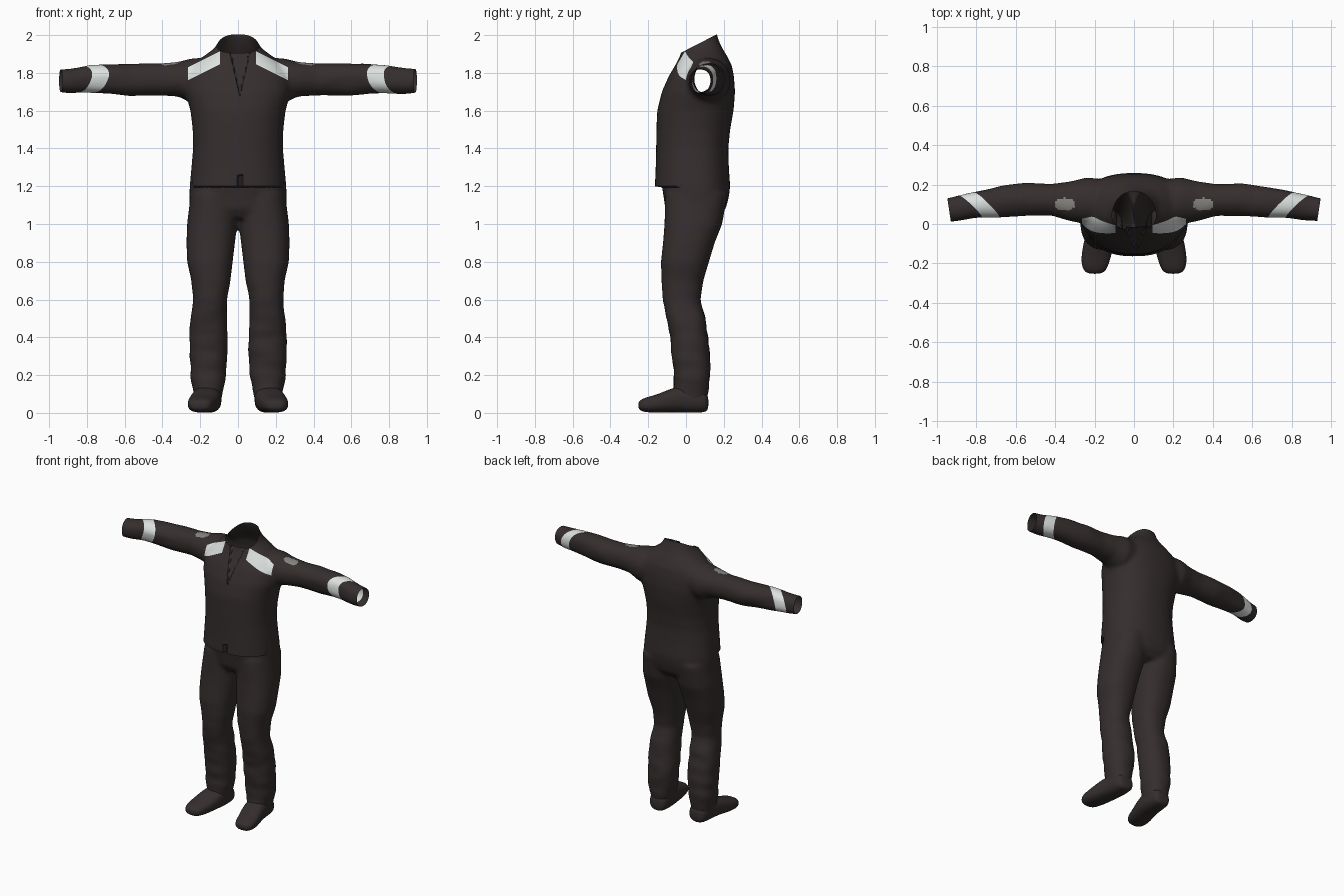
import bpy, bmesh, math
from mathutils import Vector, noise

old = bpy.data.objects.get("Cube")
if old:
    bpy.data.objects.remove(old)


def material(name, rgb):
    mat = bpy.data.materials.new(name)
    mat.use_nodes = True
    color = (*rgb, 1)
    mat.diffuse_color = color
    bsdf = mat.node_tree.nodes["Principled BSDF"]
    bsdf.inputs["Base Color"].default_value = color
    bsdf.inputs["Roughness"].default_value = 0.8
    return mat


CLOTH = material("dark brown cloth", (0.036, 0.027, 0.027))
WHITE = material("reflective white", (0.72, 0.76, 0.75))
GREY = material("shoulder grey", (0.25, 0.24, 0.22))


def loft(bm, axis, rows, side=1, power=2.3, count=40):
    """Skin rounded sections; each row is position, then min/max on the other two axes."""
    rings = []
    for pos, a0, a1, b0, b1 in rows:
        ring = []
        for i in range(count):
            t = math.tau * i / count
            c, s = math.cos(t), math.sin(t)
            u = math.copysign(abs(c) ** (2 / power), c)
            v = math.copysign(abs(s) ** (2 / power), s)
            p = [(a0 + a1) / 2 + u * (a1 - a0) / 2, (b0 + b1) / 2 + v * (b1 - b0) / 2]
            p.insert(axis, pos)
            ring.append(bm.verts.new((p[0] * side, p[1], p[2])))
        rings.append(ring)
    faces = [bm.faces.new(rings[0]), bm.faces.new(rings[-1])]
    for lower, upper in zip(rings, rings[1:]):
        for i in range(count):
            j = (i + 1) % count
            faces.append(bm.faces.new((lower[i], lower[j], upper[j], upper[i])))
    bmesh.ops.recalc_face_normals(bm, faces=faces)


def make_object(name, bm, mats):
    mesh = bpy.data.meshes.new(name)
    bm.to_mesh(mesh)
    bm.free()
    for mat in mats:
        mesh.materials.append(mat)
    obj = bpy.data.objects.new(name, mesh)
    bpy.context.collection.objects.link(obj)
    return obj


# Section tables: torso is height, half width, front, back
TORSO = [
    (1.03, .20, -.08, .17), (1.08, .25, -.11, .21), (1.14, .258, -.118, .227),
    (1.2, .256, -.128, .234), (1.3, .247, -.136, .227), (1.4, .238, -.146, .224),
    (1.5, .24, -.157, .234), (1.6, .252, -.153, .252), (1.7, .28, -.128, .26),
    (1.78, .28, -.093, .254), (1.84, .24, -.058, .243), (1.89, .18, -.033, .217),
    (1.93, .125, -.025, .193), (1.98, .095, -.025, .17), (2.07, .08, -.02, .15)]
LEG = [
    (1.16, 0, .25, -.11, .22), (1, .004, .27, -.114, .192), (.9, .016, .273, -.122, .152),
    (.8, .028, .27, -.133, .122), (.7, .04, .247, -.13, .092), (.6, .06, .238, -.123, .077),
    (.5, .058, .252, -.103, .103), (.4, .056, .258, -.083, .118), (.3, .056, .257, -.073, .128),
    (.2, .064, .252, -.063, .128), (.12, .078, .238, -.068, .12), (.06, .09, .23, -.06, .11)]
ARM = [
    (.1, 0, .22, 1.66, 1.88), (.24, 0, .237, 1.64, 1.878), (.32, .013, .217, 1.675, 1.858),
    (.42, .042, .203, 1.68, 1.85), (.55, .042, .208, 1.681, 1.85), (.66, .032, .194, 1.686, 1.85),
    (.78, .03, .17, 1.694, 1.84), (.88, .016, .149, 1.69, 1.825), (.98, .01, .127, 1.7, 1.817)]
BOOT = [
    (.12, .11, .2, .015, .09), (.095, .09, .225, 0, .13), (0, .085, .235, 0, .15),
    (-.08, .093, .252, .004, .13), (-.15, .112, .267, 0, .098), (-.21, .13, .267, .003, .083),
    (-.24, .145, .252, .01, .07), (-.253, .17, .23, .025, .055)]

# Suit: blend torso, arms and legs into one cloth surface
bm = bmesh.new()
loft(bm, 2, [(z, -w, w, f, b) for z, w, f, b in TORSO])
for side in (1, -1):
    loft(bm, 2, LEG, side)
    loft(bm, 0, ARM, side, 2.1)
suit = make_object("jumpsuit", bm, [])
remesh = suit.modifiers.new("blend", "REMESH")
remesh.mode = "VOXEL"
remesh.voxel_size = 0.011
smooth = suit.modifiers.new("soften", "SMOOTH")
smooth.factor = 0.5
smooth.iterations = 14
graph = bpy.context.evaluated_depsgraph_get()
blended = bpy.data.meshes.new_from_object(suit.evaluated_get(graph))
suit.modifiers.clear()
suit.data = blended
blended.materials.clear()
for mat in (CLOTH, WHITE, GREY):
    blended.materials.append(mat)

bm = bmesh.new()
bm.from_mesh(blended)


def cut(point, normal, where, open_end=False):
    """Slice the faces chosen by a rule, optionally removing the far side."""
    faces = [f for f in bm.faces if where(f.calc_center_median())]
    geom = set(faces)
    for f in faces:
        geom.update(f.verts)
        geom.update(f.edges)
    bmesh.ops.bisect_plane(bm, geom=list(geom), dist=1e-5, plane_co=point,
                           plane_no=Vector(normal).normalized(), clear_outer=open_end)


# Soft cloth folds on the lower legs and sleeves
bm.normal_update()
for v in bm.verts:
    x, y, z = v.co
    weight = max(0, min(1, (.75 - z) * 3, z * 5)) + max(0, min(1, (abs(x) - .35) * 4))
    fold = noise.noise(Vector((x * 7, y * 7, z * 14)))
    v.co += v.normal * fold * weight * 0.007

# Open collar and cuffs
cut((0, .155, 2.0), (0, -.095, .185), lambda c: c.z > 1.86 and abs(c.x) < .2, True)
for side in (1, -1):
    cut((side * .938, .07, 1.76), (side, -.15, 0), lambda c: c.x * side > .8, True)

# Jacket hem: a stepped overlap across the front
HEM = 1.2
cut((0, 0, HEM), (0, 0, 1), lambda c: abs(c.z - HEM) < .05 and c.y < 0)
bm.normal_update()
for v in bm.verts:
    x, y, z = v.co
    if HEM - 1e-4 < z < HEM + .3 and y < 0 and abs(x) < .24:
        notch = .3 if abs(x - .01) < .012 and z < HEM + .06 else 1
        v.co.y -= .037 * (1 - (z - HEM) / .3) * max(0, -v.normal.y) * notch

# Zip opening: a sunken V below the collar
for s in (1, -1):
    cut((.01, 0, 1.67), (s, 0, -.23), lambda c: abs(c.x) < .1 and c.z > 1.65 and c.y < .02)
for v in bm.verts:
    x, y, z = v.co
    if y < .03 and z > 1.67 and abs(x - .01) < (z - 1.67) * .23 - .002:
        v.co.y += .014

# Crisp borders for the sleeve and chest bands
BAND, CHEST = .045, .034


def sleeve_offset(c):
    return abs(c.x) - c.y + .25 * (c.z - 1.84) - .68


def chest_offset(c):
    return c.z + .5 * abs(c.x) - 1.928


for side in (1, -1):
    for s in (1, -1):
        cut((side * (.68 + s * BAND), 0, 1.84), (side, -1, .25), lambda c: c.x * side > .6)
        cut((0, 0, 1.928 + s * CHEST), (side * .5, 0, 1),
            lambda c: .05 < c.x * side < .3 and c.z > 1.7 and c.y < .08)
    for x in (.095, .265):
        cut((side * x, 0, 0), (1, 0, 0), lambda c: c.z > 1.7 and c.y < .08)

# Colour the bands and shoulder patches by position
bm.normal_update()
for f in bm.faces:
    c = f.calc_center_median()
    ax = abs(c.x)
    f.material_index = 0
    if ax > .55 and abs(sleeve_offset(c)) < BAND:
        f.material_index = 1
    elif .095 < ax < .265 and abs(chest_offset(c)) < CHEST and f.normal.y < 0 and c.y < .06:
        f.material_index = 1
    elif c.z > 1.78 and ((ax - .35) / .052) ** 2 + ((c.y - .1) / .032) ** 2 < 1:
        f.material_index = 2
bm.to_mesh(blended)
bm.free()

# Boots
boots = []
for side, name in ((1, "left_boot"), (-1, "right_boot")):
    bm = bmesh.new()
    loft(bm, 1, BOOT, side, 2.5, 24)
    boot = make_object(name, bm, [CLOTH])
    sub = boot.modifiers.new("round", "SUBSURF")
    sub.levels = sub.render_levels = 2
    boots.append(boot)

# Smooth shading, keeping the hem and zip edges sharp
for obj in bpy.context.selected_objects:
    obj.select_set(False)
for obj in [suit] + boots:
    obj.select_set(True)
bpy.context.view_layer.objects.active = suit
bpy.ops.object.shade_smooth_by_angle(angle=math.radians(50))
